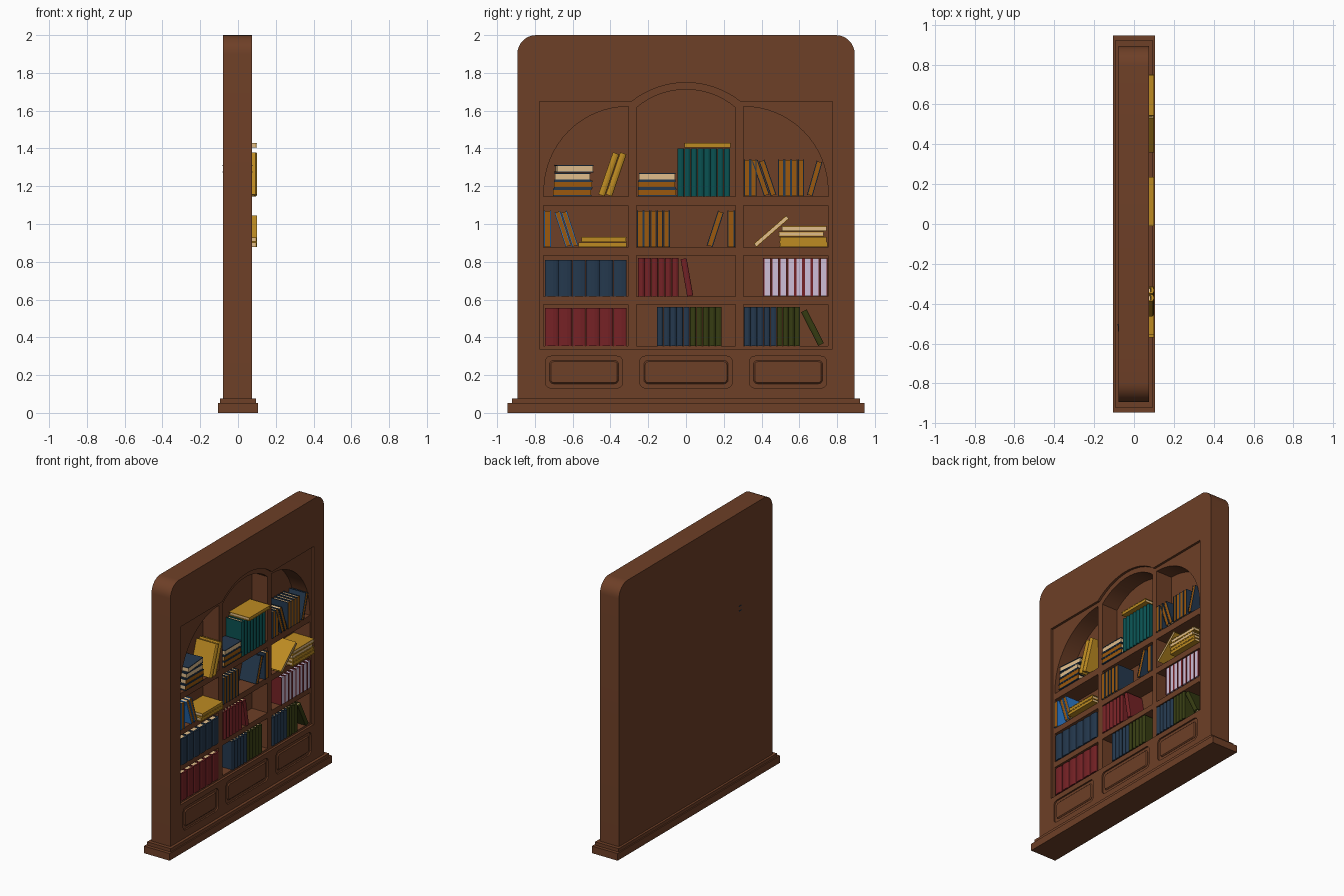
import bpy, bmesh, math
from mathutils import Matrix

if "Cube" in bpy.data.objects:
    bpy.data.objects.remove(bpy.data.objects["Cube"])

# ---- materials ----
COLORS = {
    "wood_brown": (0.155, 0.050, 0.020), "gold": (0.51, 0.26, 0.016),
    "orange_brown": (0.33, 0.098, 0.004), "navy": (0.018, 0.040, 0.076),
    "cream": (0.75, 0.51, 0.26), "teal": (0.003, 0.084, 0.084),
    "dark_red": (0.18, 0.016, 0.019), "olive": (0.037, 0.045, 0.006),
    "lavender": (0.62, 0.52, 0.69), "bright_blue": (0.028, 0.21, 0.65),
}
MATS = []
for name, c in COLORS.items():
    m = bpy.data.materials.new(name)
    m.diffuse_color = (*c, 1)
    m.use_nodes = True
    m.node_tree.nodes["Principled BSDF"].inputs["Base Color"].default_value = m.diffuse_color
    MATS.append(m)
WOOD, GOLD, ORANGE, NAVY, CREAM, TEAL, RED, OLIVE, LAV, BLUE = range(10)


# ---- helpers ----
def prism(bm, pts, lo, hi, mat, M):
    """Extrude a 2D outline from lo to hi along local z, then transform by M."""
    a = [bm.verts.new(M @ Matrix.Translation((x, y, lo)).translation) for x, y in pts]
    b = [bm.verts.new(M @ Matrix.Translation((x, y, hi)).translation) for x, y in pts]
    n = len(pts)
    faces = [bm.faces.new(a[::-1]), bm.faces.new(b)]
    faces += [bm.faces.new((a[i], a[(i + 1) % n], b[(i + 1) % n], b[i])) for i in range(n)]
    for f in faces:
        f.material_index = mat


def rect(x0, x1, y0, y1):
    return [(x0, y0), (x1, y0), (x1, y1), (x0, y1)]


def arc(cx, cy, r, a0, a1, n):
    return [(cx + r * math.cos(math.radians(a0 + (a1 - a0) * i / n)),
             cy + r * math.sin(math.radians(a0 + (a1 - a0) * i / n))) for i in range(n + 1)]


def round_rect(x0, x1, y0, y1, r):
    return (arc(x1 - r, y1 - r, r, 0, 90, 5) + arc(x0 + r, y1 - r, r, 90, 180, 5)
            + arc(x0 + r, y0 + r, r, 180, 270, 5) + arc(x1 - r, y0 + r, r, 270, 360, 5))


def finish(bm, name):
    bmesh.ops.recalc_face_normals(bm, faces=bm.faces)
    me = bpy.data.meshes.new(name)
    bm.to_mesh(me)
    bm.free()
    for m in MATS:
        me.materials.append(m)
    ob = bpy.data.objects.new(name, me)
    bpy.context.collection.objects.link(ob)
    return ob


# outline (y, z) extruded along world x
YZ = Matrix(((0, 0, 1, 0), (1, 0, 0, 0), (0, 1, 0, 0), (0, 0, 0, 1)))


def wood(name, outlines, x0, x1):
    bm = bmesh.new()
    for o in outlines:
        prism(bm, o, x0, x1, WOOD, YZ)
    return finish(bm, name)


def activate(ob):
    bpy.ops.object.select_all(action='DESELECT')
    ob.select_set(True)
    bpy.context.view_layer.objects.active = ob


# ---- cabinet body with rounded top corners ----
body = wood("cabinet_body", [[(-0.893, 0.03), (0.893, 0.03)]
            + arc(0.793, 1.9, 0.1, 0, 90, 8) + arc(-0.793, 1.9, 0.1, 90, 180, 8)], -0.079, 0.075)

# shallow recess with raised centre arch
ang = math.degrees(math.atan2(0.363, 0.288))
recess = [(-0.775, 0.338), (0.775, 0.338), (0.775, 1.648)] \
    + arc(0, 1.285, 0.4634, ang, 180 - ang, 16) + [(-0.775, 1.648)]

# shelf niches: three plain rows and one arched row
niches = []
for z0, z1 in ((0.353, 0.575), (0.615, 0.834), (0.876, 1.097)):
    for y0, y1 in ((-0.755, -0.308), (-0.261, 0.261), (0.305, 0.752)):
        niches.append(rect(y0, y1, z0, z1))
side = [(0.305, 1.145), (0.754, 1.145)] + arc(0.305, 1.175, 0.447, 0, 90, 16)
ang = math.degrees(math.atan2(0.311, 0.261))
niches += [side, [(-y, z) for y, z in side],
           [(-0.261, 1.145), (0.261, 1.145)] + arc(0, 1.306, 0.406, ang, 180 - ang, 16)]

# lower panels
PANELS = ((-0.745, -0.335), (-0.245, 0.245), (0.335, 0.745))
grooves = [round_rect(a, b, 0.132, 0.3, 0.03) for a, b in PANELS]

for nm, outl, x0, x1 in (("recess_cutter", [recess], 0.058, 0.2),
                         ("niche_cutter", niches, -0.070, 0.15),
                         ("groove_cutter", grooves, 0.064, 0.2)):
    cut = wood(nm, outl, x0, x1)
    cut.hide_render = True
    mod = body.modifiers.new(nm, 'BOOLEAN')
    mod.operation, mod.solver, mod.object = 'DIFFERENCE', 'EXACT', cut
    activate(body)
    bpy.ops.object.modifier_apply(modifier=mod.name)
    bpy.data.objects.remove(cut)
activate(body)
bpy.ops.object.shade_smooth_by_angle(angle=math.radians(30))

panels = wood("raised_panels", [round_rect(a + 0.022, b - 0.022, 0.154, 0.278, 0.022)
                                for a, b in PANELS], 0.06, 0.075)
bev = panels.modifiers.new("bevel", 'BEVEL')
bev.width, bev.segments = 0.007, 1

# ---- stepped plinth ----
for nm, hy, hx, z0, z1 in (("plinth_lower", 0.945, 0.105, 0, 0.052),
                           ("plinth_upper", 0.92, 0.096, 0.052, 0.076)):
    wood(nm, [rect(-hy, hy, z0, z1)], -hx, hx)


# ---- books ----
def book(bm, y, z, t, h, cover, front, lean=0, x1=0.068, x0=-0.067, yaw=0):
    """Two boards, a front slab (spine or page edge) and a page block; lean is degrees to +y."""
    a = math.radians(lean)
    M = (Matrix.Translation((0, y, z + abs(math.sin(a)) * t / 2))
         @ Matrix.Rotation(-a, 4, 'X'))
    if yaw:
        c = Matrix.Translation((0, y + h / 2, 0))
        M = c @ Matrix.Rotation(math.radians(yaw), 4, 'Z') @ c.inverted() @ M
    w, k = t / 2 - 0.0008, min(0.006, t * 0.16)
    if cover == front and t > 0.03:      # rounded spine
        x1 -= 0.008
        spine = [(x1 - 0.006, -w), (x1, -w), (x1 + 0.005, -w * 0.72), (x1 + 0.008, -w * 0.25),
                 (x1 + 0.008, w * 0.25), (x1 + 0.005, w * 0.72), (x1, w), (x1 - 0.006, w)]
        prism(bm, spine, 0, h, front, M)
        xb = x1 - 0.006
    else:
        prism(bm, rect(x1 - 0.008, x1 - 0.002, k - w, w - k), 0.002, h - 0.002, front, M)
        xb = x1
    for s in (-1, 1):
        lo, hi = sorted((s * w, s * (w - k)))
        prism(bm, rect(x0, xb, lo, hi), 0, h, cover, M)
    pages = LAV if front == LAV else CREAM
    prism(bm, rect(x0 + 0.005, x1 - 0.008, k - w, w - k), 0.005, h - 0.006, pages, M)


def group(name, *items):
    bm = bmesh.new()
    for fn in items:
        fn(bm)
    return finish(bm, name)


def row(y0, z, n, t, h, cover, front):
    return lambda bm: [book(bm, y0 + (i + 0.5) * t, z, t, h, cover, front) for i in range(n)]


def leaning(z, h, t, lean, cover, front, ys, **kw):
    return lambda bm: [book(bm, y, z, t, h, cover, front, lean, **kw) for y in ys]


def stack(z, t, layers, **kw):
    """layers: (start y, length, cover, front, yaw) from the bottom up."""
    return lambda bm: [book(bm, y, z + i * t, t, l, c, f, 90, yaw=w, **kw)
                       for i, (y, l, c, f, w) in enumerate(layers)]


Z1, Z2, Z3, Z4 = 1.146, 0.877, 0.616, 0.354

# top row
group("top_left_stack", stack(Z1, 0.042, [(-0.705, 0.205, NAVY, ORANGE, 0), (-0.70, 0.205, NAVY, ORANGE, 0),
                                          (-0.695, 0.19, NAVY, CREAM, 0)]),
      stack(Z1 + 0.126, 0.042, [(-0.69, 0.195, NAVY, CREAM, 5)], x0=-0.074))
group("top_left_leaning_books", leaning(Z1, 0.235, 0.036, 19, GOLD, GOLD, (-0.447, -0.408), x1=0.10))
group("top_centre_stack", stack(Z1, 0.042, [(-0.255, 0.205, NAVY, ORANGE, 0), (-0.255, 0.2, NAVY, ORANGE, 0),
                                            (-0.25, 0.195, NAVY, CREAM, 0)]))
group("top_centre_row", row(-0.045, Z1, 8, 0.035, 0.255, TEAL, TEAL))
group("top_centre_flat_book", stack(1.403, 0.027, [(-0.01, 0.247, GOLD, GOLD, 0)], x1=0.10))
group("top_right_books", row(0.307, Z1, 2, 0.034, 0.195, NAVY, ORANGE),
      leaning(Z1, 0.195, 0.032, -19, NAVY, ORANGE, (0.428, 0.464)),
      row(0.486, Z1, 4, 0.035, 0.195, NAVY, ORANGE),
      leaning(Z1, 0.188, 0.032, 16, NAVY, ORANGE, (0.655,)))

# second row
group("second_left_books", row(-0.753, Z2, 1, 0.04, 0.195, BLUE, ORANGE),
      leaning(Z2, 0.193, 0.032, -18, BLUE, ORANGE, (-0.622, -0.586)))
group("second_left_flat_books", stack(Z2, 0.027, [(-0.57, 0.257, GOLD, GOLD, 0),
                                                  (-0.555, 0.24, GOLD, GOLD, 0)], x1=0.10))
group("second_centre_books", row(-0.26, Z2, 5, 0.035, 0.195, NAVY, ORANGE),
      leaning(Z2, 0.193, 0.034, 18, NAVY, ORANGE, (0.125,)),
      row(0.219, Z2, 1, 0.04, 0.195, NAVY, ORANGE))
group("second_right_leaning_book", leaning(Z2, 0.23, 0.024, 49, GOLD, CREAM, (0.365,), x1=0.10))
group("second_right_stack", stack(Z2, 0.028, [(0.495, 0.255, GOLD, GOLD, 0), (0.495, 0.25, GOLD, GOLD, 0),
                                              (0.49, 0.24, GOLD, CREAM, 0), (0.505, 0.24, GOLD, CREAM, 0)], x1=0.10))

# third row
group("third_left_books", row(-0.748, Z3, 6, 0.0725, 0.193, NAVY, NAVY))
group("third_centre_books", row(-0.255, Z3, 6, 0.0358, 0.203, RED, RED),
      leaning(Z3, 0.2, 0.034, -10, RED, RED, (0.022,)))
group("third_right_books", row(0.408, Z3, 8, 0.0428, 0.203, RED, LAV))

# bottom row
group("bottom_left_books", row(-0.748, Z4, 6, 0.0725, 0.2, RED, RED))
group("bottom_centre_books", row(-0.155, Z4, 5, 0.035, 0.207, NAVY, NAVY),
      row(0.02, Z4, 5, 0.034, 0.207, OLIVE, OLIVE))
group("bottom_right_books", row(0.306, Z4, 5, 0.035, 0.207, NAVY, NAVY),
      row(0.481, Z4, 4, 0.031, 0.207, OLIVE, OLIVE),
      leaning(Z4, 0.2, 0.035, -27, OLIVE, OLIVE, (0.715,)))
